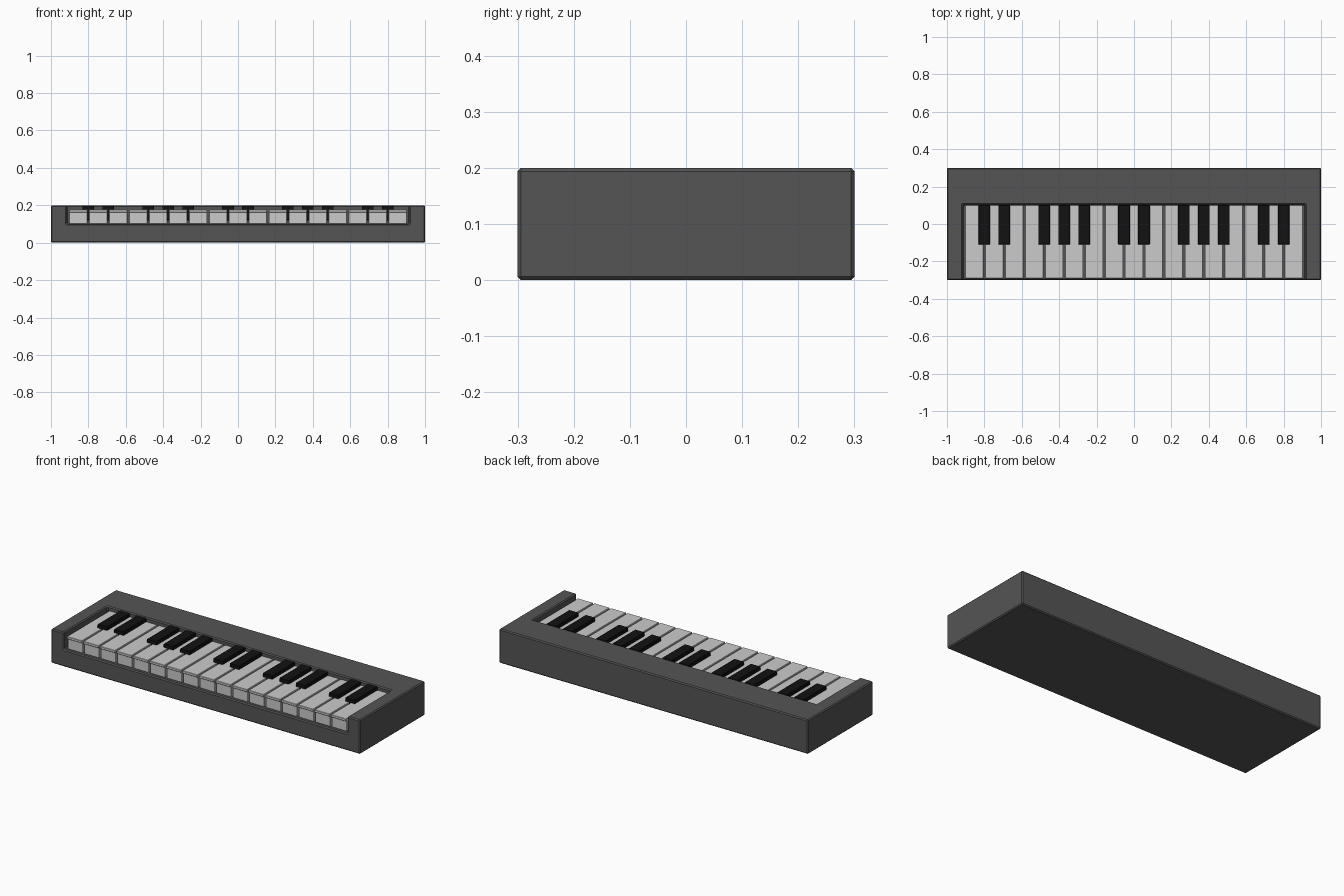
import bpy, bmesh
from mathutils import Vector

if "Cube" in bpy.data.objects:
    bpy.data.objects.remove(bpy.data.objects["Cube"])


def material(name, v):
    m = bpy.data.materials.new(name)
    m.diffuse_color = (v, v, v, 1)
    m.use_nodes = True
    m.node_tree.nodes["Principled BSDF"].inputs["Base Color"].default_value = m.diffuse_color
    return m


DARK = material("dark_grey", 0.09)
BLACK = material("black", 0.006)


def box(name, lo, hi, mat=None):
    lo, hi = Vector(lo), Vector(hi)
    bm = bmesh.new()
    bmesh.ops.create_cube(bm, size=1)
    for v in bm.verts:
        v.co = Vector(a * b for a, b in zip(v.co, hi - lo)) + (lo + hi) / 2
    return finish(name, bm, mat)


def extrude_x(name, profile, x0, x1):
    bm = bmesh.new()
    face = bm.faces.new([bm.verts.new((x0, y, z)) for y, z in profile])
    res = bmesh.ops.extrude_face_region(bm, geom=[face])
    moved = [g for g in res["geom"] if isinstance(g, bmesh.types.BMVert)]
    bmesh.ops.translate(bm, verts=moved, vec=(x1 - x0, 0, 0))
    bmesh.ops.recalc_face_normals(bm, faces=bm.faces)
    return finish(name, bm)


def finish(name, bm, mat=None):
    me = bpy.data.meshes.new(name)
    bm.to_mesh(me)
    bm.free()
    ob = bpy.data.objects.new(name, me)
    bpy.context.collection.objects.link(ob)
    if mat:
        me.materials.append(mat)
    return ob


def bevel(ob, width):
    m = ob.modifiers.new("Bevel", "BEVEL")
    m.width, m.segments, m.limit_method = width, 1, "ANGLE"


# case with a key bed open to the front
case = box("case", (-1, -0.3, 0), (1, 0.3, 0.2), DARK)
cutter = box("key_bed_cutter", (-0.917, -0.4, 0.1), (0.917, 0.104, 0.3), DARK)
cutter.hide_render = True
cutter.hide_viewport = True
cut = case.modifiers.new("KeyBed", "BOOLEAN")
cut.operation, cut.object, cut.solver = "DIFFERENCE", cutter, "EXACT"
bevel(case, 0.006)

# white keys with an overhanging front lip
COUNT, PITCH, GAP = 17, 0.1068, 0.009
START = -COUNT * PITCH / 2
lip = [(-0.292, 0.178), (-0.292, 0.163), (-0.284, 0.163), (-0.284, 0.102),
       (0.102, 0.102), (0.102, 0.178)]
for i in range(COUNT):
    x = START + i * PITCH
    key = extrude_x(f"white_key_{i + 1}", lip, x + GAP / 2, x + PITCH - GAP / 2)
    bevel(key, 0.002)

# black keys in groups of two and three
for i in range(1, COUNT):
    if i % 7 not in (0, 3):
        x = START + i * PITCH
        key = box(f"black_key_{i}", (x - 0.031, -0.11, 0.12), (x + 0.031, 0.102, 0.199), BLACK)
        bevel(key, 0.002)
